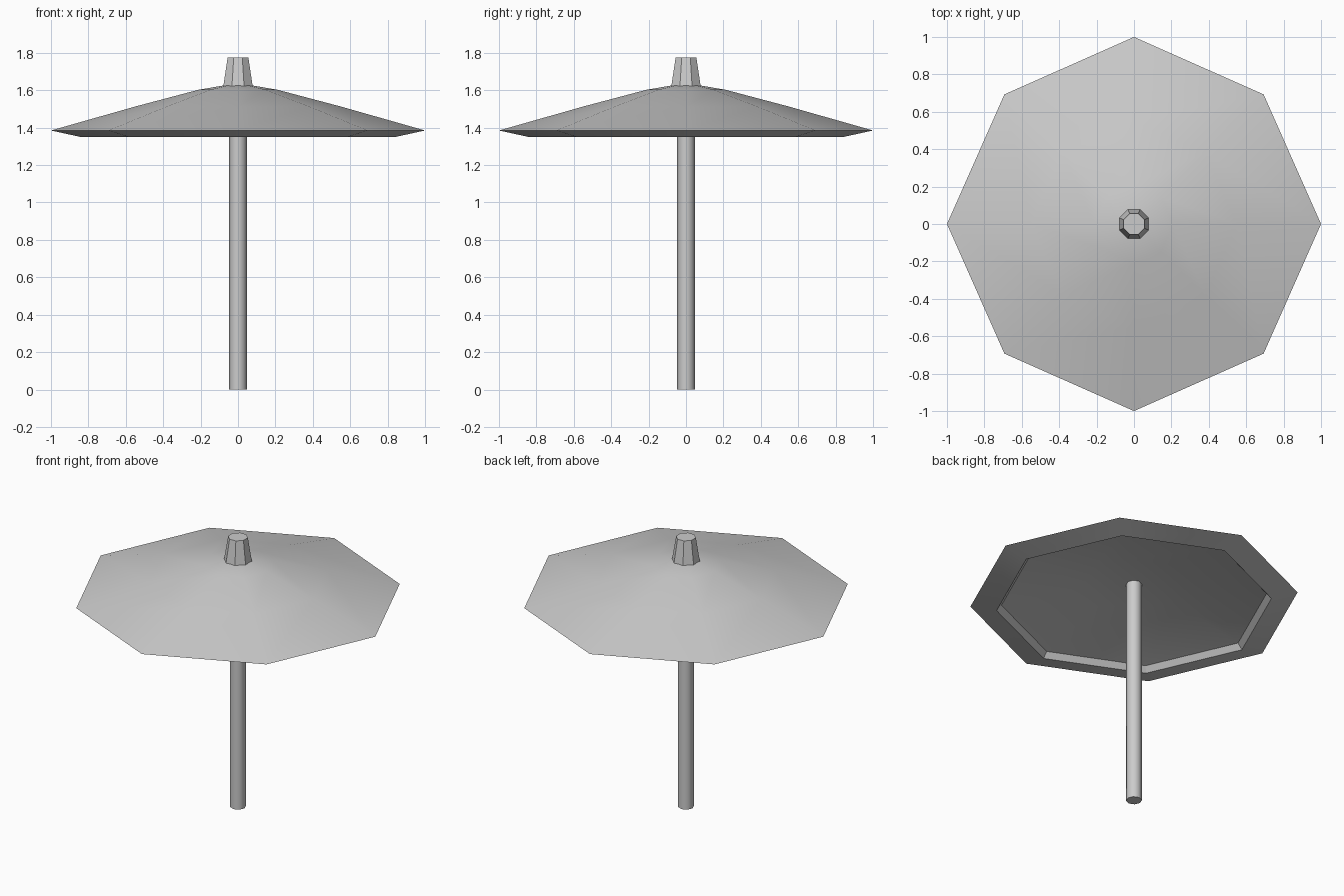
import bpy, bmesh
from math import pi, cos, sin, radians

if "Cube" in bpy.data.objects:
    bpy.data.objects.remove(bpy.data.objects["Cube"])

SIDES = 8


def lathe(name, profile, turn=0.0, diagonal=1.0, smooth=None):
    """Spin (radius, z) points into an eight-sided closed solid with flat ends."""
    bm = bmesh.new()
    rings = []
    for r, z in profile:
        ring = []
        for i in range(SIDES):
            a = turn + 2 * pi * i / SIDES
            k = r * (diagonal if i % 2 else 1.0)
            ring.append(bm.verts.new((k * cos(a), k * sin(a), z)))
        rings.append(ring)
    for lo, hi in zip(rings, rings[1:]):
        for i in range(SIDES):
            j = (i + 1) % SIDES
            bm.faces.new((lo[i], lo[j], hi[j], hi[i]))
    bm.faces.new(rings[0][::-1])
    bm.faces.new(rings[-1])
    bmesh.ops.recalc_face_normals(bm, faces=bm.faces)
    mesh = bpy.data.meshes.new(name)
    bm.to_mesh(mesh)
    bm.free()
    obj = bpy.data.objects.new(name, mesh)
    bpy.context.collection.objects.link(obj)
    if smooth:
        bpy.ops.object.select_all(action='DESELECT')
        obj.select_set(True)
        bpy.context.view_layer.objects.active = obj
        bpy.ops.object.shade_smooth_by_angle(angle=radians(smooth))
    return obj


# Canopy: hollow underside, turned-in lip, rim, then sloping top
lathe("canopy", [
    (0.31, 1.49), (0.81, 1.385), (0.84, 1.35), (1.0, 1.385),
    (0.55, 1.513), (0.21, 1.603), (0.08, 1.625),
], diagonal=0.98, smooth=30)

# Pole
lathe("pole", [(0.047, 0.0), (0.047, 1.55)], smooth=50)

# Tapered cap on top
lathe("top_cap", [(0.086, 1.615), (0.06, 1.775)], turn=pi / 8)
